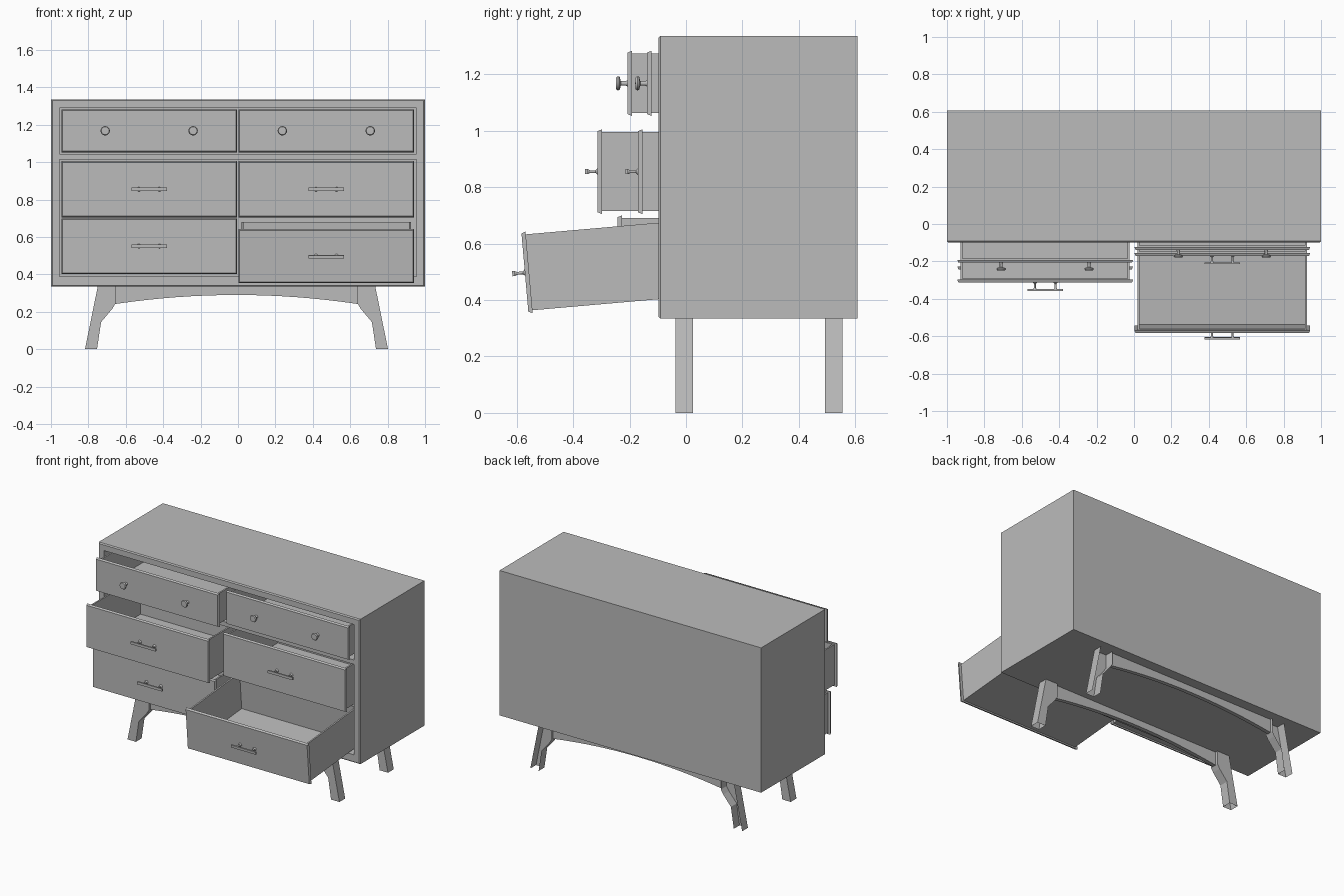
import bpy, bmesh, math
from mathutils import Matrix, Vector

if "Cube" in bpy.data.objects:
    bpy.data.objects.remove(bpy.data.objects["Cube"], do_unlink=True)

grey = bpy.data.materials.new("plain_grey")
grey.use_nodes = True
grey.diffuse_color = (0.5, 0.5, 0.5, 1)
grey.node_tree.nodes["Principled BSDF"].inputs["Base Color"].default_value = (0.5, 0.5, 0.5, 1)


def finish(name, bm, parent=None):
    bmesh.ops.recalc_face_normals(bm, faces=bm.faces)
    mesh = bpy.data.meshes.new(name)
    bm.to_mesh(mesh)
    bm.free()
    mesh.materials.append(grey)
    obj = bpy.data.objects.new(name, mesh)
    bpy.context.collection.objects.link(obj)
    obj.parent = parent
    return obj


def add_box(bm, lo, hi):
    lo, hi = Vector(lo), Vector(hi)
    mat = Matrix.Translation((lo + hi) / 2) @ Matrix.Diagonal((*(hi - lo), 1))
    return bmesh.ops.create_cube(bm, size=1, matrix=mat)["verts"]


def face_towards(bm, direction):
    return max(bm.faces, key=lambda f: f.normal.dot(Vector(direction)))


def add_lathe(bm, profile, x, sides):
    # profile holds (radius, distance in front of the drawer), turned around y
    verts = [bm.verts.new((x + r, -d, 0)) for r, d in profile]
    edges = [bm.edges.new(pair) for pair in zip(verts, verts[1:])]
    bmesh.ops.spin(bm, geom=verts + edges, cent=(x, 0, 0), axis=(0, 1, 0),
                   angle=math.tau, steps=sides, use_merge=True)
    bmesh.ops.remove_doubles(bm, verts=bm.verts, dist=0.0003)


def extrude_profile(bm, points, y0, y1):
    face = bm.faces.new([bm.verts.new((x, y0, z)) for x, z in points])
    new = bmesh.ops.extrude_face_region(bm, geom=[face], use_keep_orig=True)["geom"]
    bmesh.ops.translate(bm, vec=(0, y1 - y0, 0),
                        verts=[v for v in new if isinstance(v, bmesh.types.BMVert)])
    bm.normal_update()


# Cabinet: shell with chamfered front edges and two openings
FRONT, BACK = -0.098, 0.608
bm = bmesh.new()
add_box(bm, (-1, FRONT, 0.335), (1, BACK, 1.336))
bm.normal_update()
bmesh.ops.bevel(bm, geom=list(face_towards(bm, (0, -1, 0)).edges), offset=0.007,
                segments=1, affect='EDGES')
cabinet = finish("cabinet", bm)

for low, high in ((1.045, 1.29), (0.39, 1.015)):
    bm = bmesh.new()
    add_box(bm, (-0.955, FRONT - 0.1, low), (0.955, BACK - 0.03, high))
    cutter = finish("opening_cutter", bm)
    cutter.hide_render = True
    mod = cabinet.modifiers.new("opening", 'BOOLEAN')
    mod.operation, mod.object, mod.solver = 'DIFFERENCE', cutter, 'EXACT'
    bpy.context.view_layer.objects.active = cabinet
    bpy.ops.object.modifier_apply(modifier=mod.name)
    bpy.data.objects.remove(cutter, do_unlink=True)


def make_knobs(name, parent):
    bm = bmesh.new()
    profile = [(0.011, 0), (0.008, 0.006), (0.008, 0.024), (0.023, 0.028),
               (0.025, 0.034), (0.021, 0.041), (0.0, 0.042)]
    for x in (-0.235, 0.235):
        add_lathe(bm, profile, x, 20)
    knobs = finish(name, bm, parent)
    knobs.data.shade_smooth()
    knobs.data.set_sharp_from_angle(angle=math.radians(35))


def make_pull(name, parent):
    bm = bmesh.new()
    for x in (-0.055, 0.055):
        add_lathe(bm, [(0.012, 0), (0.005, 0.007), (0.005, 0.028), (0.009, 0.036)], x, 12)
    add_box(bm, (-0.095, -0.045, -0.009), (0.095, -0.035, 0.009))
    finish(name, bm, parent)


def make_drawer(name, x, y, z, height, fitting, tilt=0):
    w, h, depth = 0.47, height / 2, 0.57
    pivot = bpy.data.objects.new(name, None)
    bpy.context.collection.objects.link(pivot)
    pivot.location = (x, y, z)
    pivot.rotation_euler.x = math.radians(tilt)

    # Open tray
    bm = bmesh.new()
    add_box(bm, (-w + 0.018, 0.012, -h + 0.01), (w - 0.018, depth, h - 0.01))
    bm.normal_update()
    top = face_towards(bm, (0, 0, 1))
    bmesh.ops.inset_region(bm, faces=[top], thickness=0.015)
    floor = bmesh.ops.extrude_discrete_faces(bm, faces=[top])["faces"][0]
    bmesh.ops.translate(bm, verts=floor.verts, vec=(0, 0, -height + 0.035))
    finish(name + "_tray", bm, pivot)

    # Front panel with chamfered rim
    bm = bmesh.new()
    add_box(bm, (-w, 0, -h), (w, 0.015, h))
    for v in bm.verts:
        if v.co.y < 0.001:
            v.co.x -= math.copysign(0.006, v.co.x)
            v.co.z -= math.copysign(0.006, v.co.z)
    finish(name + "_front", bm, pivot)
    fitting(name + "_handle", pivot)


LEFT, RIGHT = 0.472, -0.475
make_drawer("top_right_drawer", RIGHT, -0.207, 1.168, 0.23, make_knobs)
make_drawer("top_left_drawer", LEFT, -0.138, 1.168, 0.23, make_knobs)
make_drawer("middle_right_drawer", RIGHT, -0.313, 0.855, 0.3, make_pull)
make_drawer("middle_left_drawer", LEFT, -0.17, 0.855, 0.3, make_pull)
make_drawer("bottom_right_drawer", RIGHT, -0.242, 0.551, 0.298, make_pull)
make_drawer("bottom_left_drawer", LEFT, -0.571, 0.497, 0.29, make_pull, tilt=5)

# Splayed legs, hollow underneath; the rear pair is open at the back
leg_profile = [(0.742, 0.335), (0.81, 0), (0.746, 0), (0.724, 0.145),
               (0.665, 0.215), (0.647, 0.245), (0.647, 0.335)]
SHIFT = -0.008
for end, y0 in (("front", -0.038), ("rear", 0.492)):
    for side, sign in (("left", 1), ("right", -1)):
        bm = bmesh.new()
        extrude_profile(bm, [(SHIFT + sign * x, z) for x, z in leg_profile], y0, y0 + 0.063)
        hidden = [f for f in bm.faces if f.calc_center_median().z < 0.001]
        if end == "rear":
            hidden += [f for f in bm.faces
                       if all(v.co.y > y0 + 0.06 for v in f.verts)]
        bmesh.ops.delete(bm, geom=hidden, context='FACES')
        finish(f"{end}_{side}_leg", bm)

    # Arched apron between the legs
    bm = bmesh.new()
    steps = 16
    arch = []
    for i in range(steps + 1):
        t = 2 * i / steps - 1
        arch.append((SHIFT + 0.647 * t, 0.29 - 0.048 * t * t))
    arch += [(SHIFT + 0.647, 0.335), (SHIFT - 0.647, 0.335)]
    extrude_profile(bm, arch, y0 + 0.018, y0 + 0.045)
    finish(end + "_apron", bm)
